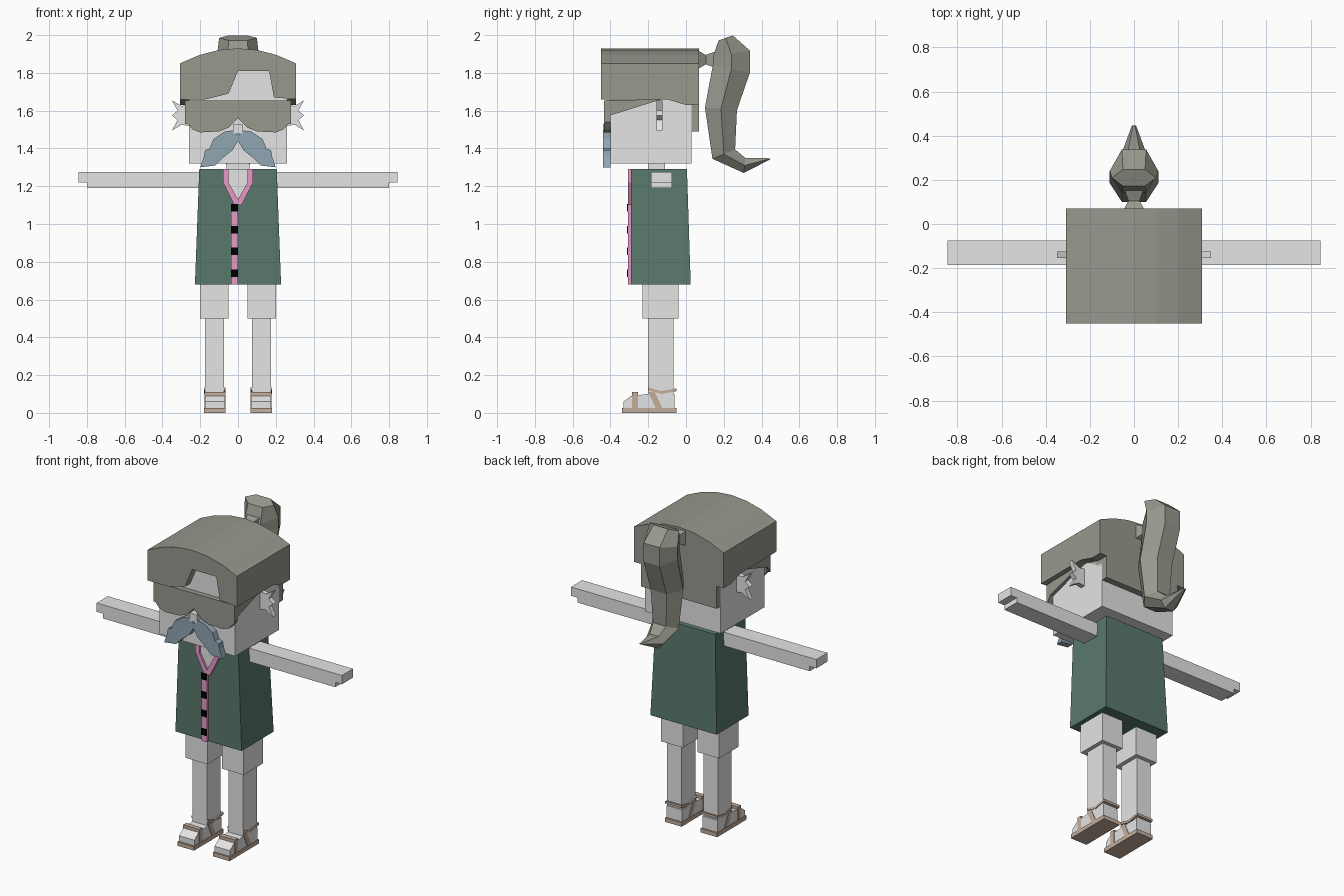
import bpy
import bmesh
from mathutils import Vector

default_cube = bpy.data.objects.get("Cube")
if default_cube:
    bpy.data.objects.remove(default_cube)


def material(name, red, green, blue):
    mat = bpy.data.materials.new(name)
    mat.use_nodes = True
    color = (red, green, blue, 1)
    mat.diffuse_color = color
    mat.node_tree.nodes["Principled BSDF"].inputs["Base Color"].default_value = color
    return mat


pale_grey = material("pale grey", .78, .78, .78)
olive_grey = material("olive grey", .31, .32, .27)
dark_green = material("dark green", .1, .19, .15)
pink = material("pink", .8, .31, .56)
black = material("black", 0, 0, 0)
slate_blue = material("slate blue", .28, .38, .45)
tan = material("tan", .55, .42, .33)


def loft(name, rings, mat):
    """Skin a list of equal-length point rings and close both ends."""
    bm = bmesh.new()
    loops = [[bm.verts.new(point) for point in ring] for ring in rings]
    for lower, upper in zip(loops, loops[1:]):
        for i in range(len(lower)):
            bm.faces.new((lower[i - 1], lower[i], upper[i], upper[i - 1]))
    bm.faces.new(loops[0])
    bm.faces.new(loops[-1])
    bmesh.ops.recalc_face_normals(bm, faces=bm.faces)
    mesh = bpy.data.meshes.new(name)
    bm.to_mesh(mesh)
    bm.free()
    mesh.materials.append(mat)
    obj = bpy.data.objects.new(name, mesh)
    bpy.context.collection.objects.link(obj)
    return obj


def plate(name, outline, front, back, mat):
    """Extrude an x-z outline along y."""
    return loft(name, [[(x, y, z) for x, z in outline] for y in (front, back)], mat)


def slab(name, outline, inner, outer, mat):
    """Extrude a y-z outline along x."""
    return loft(name, [[(x, y, z) for y, z in outline] for x in (inner, outer)], mat)


def box(name, inner, outer, front, back, bottom, top, mat):
    outline = [(inner, bottom), (outer, bottom), (outer, top), (inner, top)]
    return plate(name, outline, front, back, mat)


def mirrored(obj):
    modifier = obj.modifiers.new("Mirror", "MIRROR")
    modifier.use_axis[0] = True
    return obj


def symmetric(half):
    """Complete an outline whose right half runs from centre line to centre line."""
    return half + [(-x, z) for x, z in reversed(half) if x > 0]


def rectangle(half_width, front, back, z):
    return [(-half_width, front, z), (half_width, front, z),
            (half_width, back, z), (-half_width, back, z)]


# Vest, slightly wider at the hem
hem, shoulder, chest = .68, 1.29, -.29
loft("vest", [rectangle(.228, chest, .025, hem),
              rectangle(.205, chest, .005, shoulder)], dark_green)

# Open neck, collar trim, placket and buttons
neckline = [(.05, shoulder), (.05, 1.22), (0, 1.13)]
collar_edge = [(.08, shoulder), (.08, 1.22), (.02, 1.1)]
plate("chest_opening", [(-x, z) for x, z in neckline] + neckline[1::-1],
      chest - .006, chest, pale_grey)
trim_front = chest - .017
mirrored(plate("collar_trim", neckline + [(0, 1.1)] + collar_edge[::-1],
               trim_front, chest, pink))
placket_left, placket_right = -.038, 0
box("placket", placket_left, placket_right, trim_front, chest, hem, 1.1, pink)
for button in range(4):
    middle = .74 + button * .115
    box("button", placket_left, placket_right, trim_front - .005, trim_front,
        middle - .02, middle + .02, black)

# Head, nose and neck
head_side, head_front, head_back, chin = .26, -.4, .03, 1.32
box("head", -head_side, head_side, head_front, head_back, chin, 1.84, pale_grey)
box("nose", -.025, .025, head_front - .04, head_front, 1.48, 1.53, pale_grey)
box("neck", -.06, .06, -.2, -.11, shoulder, chin, pale_grey)

# Arms with a stepped hand end
arm_front, arm_back, arm_top, wrist = -.185, -.075, 1.275, .8
mirrored(box("arm", .2, wrist, arm_front, arm_back, 1.19, arm_top, pale_grey))
mirrored(box("fingers", wrist, .845, arm_front, arm_back, 1.22, arm_top, pale_grey))

# Shorts and legs
mirrored(box("shorts_leg", .05, .2, -.23, -.04, .5, hem, pale_grey))
mirrored(box("leg", .075, .175, -.2, -.065, .1, .5, pale_grey))

# Feet and sandals
foot_inner, foot_outer, heel, instep, ankle = .07, .175, -.06, -.2, .1
sole_top = .025


def sandal_part(name, outline, overhang):
    return mirrored(slab(name, outline, foot_inner - overhang, foot_outer + overhang, tan))


mirrored(slab("foot", [(heel, sole_top), (heel, ankle), (instep, ankle),
                       (-.29, .09), (-.33, .06), (-.33, sole_top)],
              foot_inner, foot_outer, pale_grey))
sandal_part("sandal_sole", [(heel + .01, 0), (heel + .01, sole_top),
                            (-.34, sole_top), (-.34, 0)], .005)
ankle_path = [(instep, ankle + .02), (-.13, ankle), (heel + .01, ankle + .015)]
sandal_part("ankle_strap", ankle_path + [(y, z + .015) for y, z in reversed(ankle_path)], .004)


def rising_strap(name, bottom, top, width):
    sandal_part(name, [(bottom, sole_top), (bottom + width, sole_top),
                       (top + width, ankle + .01), (top, ankle + .01)], .003)


rising_strap("side_strap", -.16, instep, .035)
rising_strap("toe_strap", -.285, -.285, .03)

# Hair: arched cap, notched fringe and lower back
hair_side, hair_back, hair_line, crown, arch_drop = .308, .07, 1.66, 1.93, .08
steps = [i / 3 for i in range(-3, 4)]
arch = [(hair_side * s, crown - arch_drop * s * s) for s in steps]
corners = [(hair_side, hair_line), (-hair_side, hair_line)]
notch = [(.19, 1.67), (.165, 1.81), (0, 1.81), (-.05, 1.69), (-.17, hair_line)]
plate("hair_cap", arch + corners, head_front, hair_back, olive_grey)
plate("hair_fringe", arch + corners[:1] + notch + corners[1:],
      head_front - .05, head_front, olive_grey)
slab("hair_back", [(-.1, hair_line), (head_back, 1.575), (head_back, 1.49),
                   (hair_back, 1.49), (hair_back, hair_line)],
     -head_side, head_side, olive_grey)
slab("hair_side_edge", [(-.1, hair_line), (0, 1.63), (hair_back, 1.63), (hair_back, hair_line)],
     -hair_side, hair_side, olive_grey)

# Ponytail: pinched tie, then a six-sided tail along a bent path
loft("hair_tie", [[(-r, y, 1.87 - r), (r, y, 1.87 - r), (r, y, 1.87 + r), (-r, y, 1.87 + r)]
                  for y, r in ((hair_back, .045), (.105, .025), (.16, .045))], olive_grey)
# Each station gives the centre y and z, half depth and half width
stations = [(.21, 1.985, .04, .1), (.24, 1.9, .1, .11), (.24, 1.82, .1, .11),
            (.185, 1.61, .085, .11), (.2, 1.37, .065, .09),
            (.31, 1.31, .04, .06), (.445, 1.345, .003, .01)]
path = [Vector((0, y, z)) for y, z, depth, width in stations]
rings = []
for i, (centre, (y, z, depth, width)) in enumerate(zip(path, stations)):
    along = path[min(i + 1, len(path) - 1)] - path[max(i - 1, 0)]
    outward = Vector((0, -along.z, along.y)).normalized() * depth
    side = Vector((width, 0, 0))
    rings.append([centre + side, centre + side / 2 + outward, centre - side / 2 + outward,
                  centre - side, centre - side / 2 - outward, centre + side / 2 - outward])
loft("ponytail", rings, olive_grey)

# Sunglasses with tapering arms
lens_front, lens_top, lens_side = -.433, 1.655, .275
plate("sunglasses_front", symmetric([(0, lens_top), (lens_side, lens_top), (lens_side, 1.54),
                                     (.24, 1.5), (.2, 1.485), (.1, 1.49), (.05, 1.51),
                                     (0, 1.56)]), lens_front, head_front, olive_grey)
mirrored(slab("sunglasses_arm", [(lens_front, lens_top), (lens_front, 1.53),
                                 (head_front, 1.575), (-.13, hair_line)],
              head_side, lens_side + .005, olive_grey))

# Moustache with jagged tips
plate("moustache", symmetric([(0, 1.47), (.03, 1.495), (.07, 1.49), (.13, 1.45), (.15, 1.4),
                              (.175, 1.39), (.18, 1.36), (.2, 1.3), (.12, 1.31),
                              (.08, 1.35), (.03, 1.39), (0, 1.44)]),
      head_front - .04, head_front, slate_blue)

# Ears with three spikes
tip, valley, ear_middle = .35, .32, 1.575
ear_half = [(head_side, ear_middle + .055), (.3, ear_middle + .05),
            (tip, ear_middle + .08), (valley, ear_middle + .025)]
lower_half = [(x, ear_middle * 2 - z) for x, z in reversed(ear_half)]
mirrored(plate("ear", ear_half + [(tip, ear_middle)] + lower_half, -.155, -.125, pale_grey))
